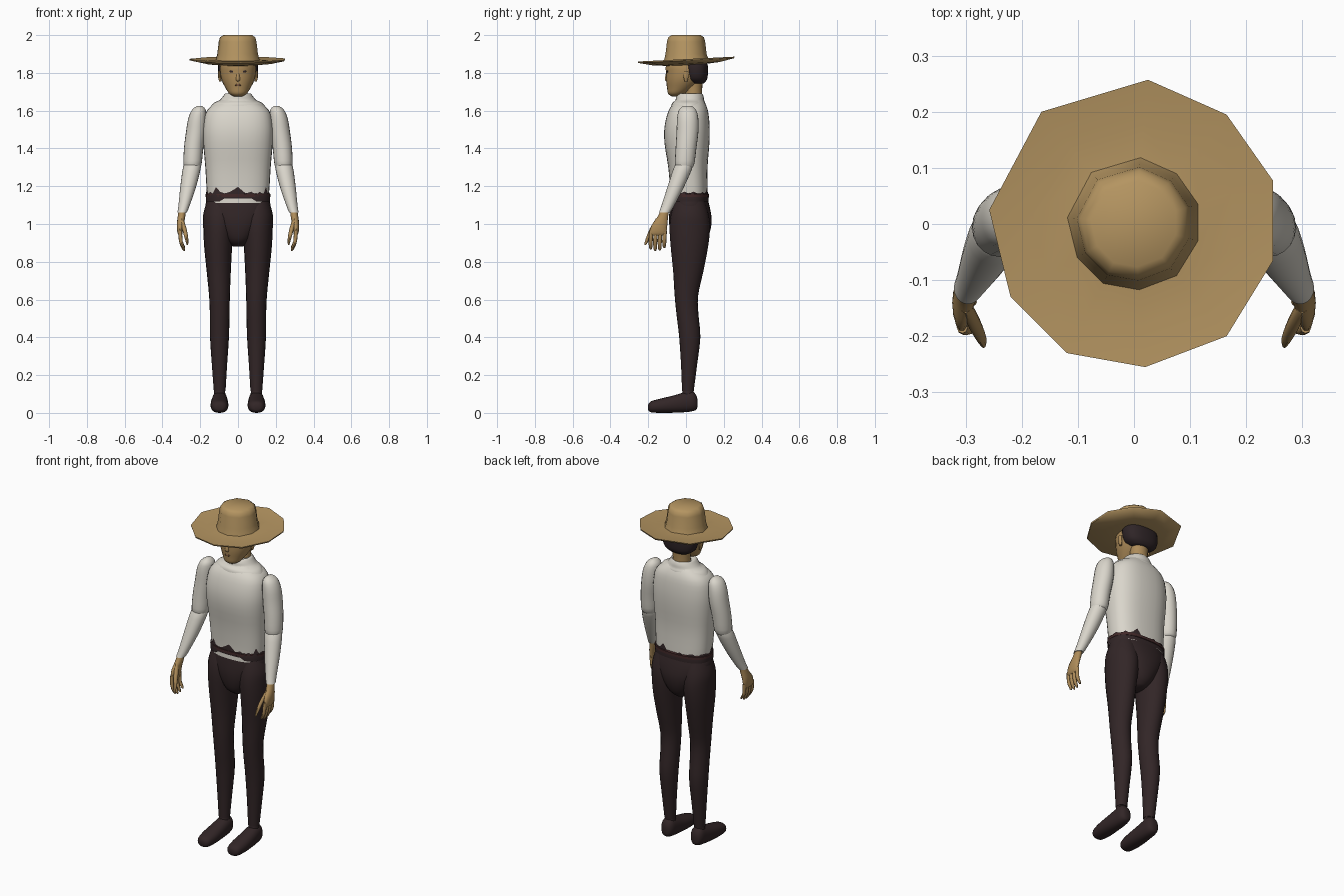
import bpy, math, random
random.seed(4)


def mat(name, r, g, b):
    m = bpy.data.materials.new(name)
    m.diffuse_color = (r, g, b, 1)
    return m


STRAW = mat("straw", 0.46, 0.30, 0.12)
SKIN = mat("skin", 0.42, 0.26, 0.10)
SHIRT = mat("shirt_white", 0.70, 0.67, 0.60)
DARK = mat("dark_brown", 0.032, 0.019, 0.020)
BELT = mat("belt_brown", 0.055, 0.022, 0.022)
HAIR = mat("hair_black", 0.028, 0.018, 0.020)
LIP = mat("lip_brown", 0.20, 0.095, 0.045)


def finish(name, verts, faces, m, mirror=False, angle=50):
    me = bpy.data.meshes.new(name)
    me.from_pydata(verts, [], faces)
    me.materials.append(m)
    ob = bpy.data.objects.new(name, me)
    bpy.context.collection.objects.link(ob)
    bpy.ops.object.select_all(action='DESELECT')
    ob.select_set(True)
    bpy.context.view_layer.objects.active = ob
    bpy.ops.object.mode_set(mode='EDIT')
    bpy.ops.mesh.select_all(action='SELECT')
    bpy.ops.mesh.normals_make_consistent(inside=False)
    bpy.ops.object.mode_set(mode='OBJECT')
    bpy.ops.object.shade_smooth_by_angle(angle=math.radians(angle))
    if mirror:
        ob.modifiers.new("mirror", 'MIRROR').use_mirror_merge = False
    return ob


def skin_rings(n, seg):
    faces = [(i * seg + j, i * seg + (j + 1) % seg, (i + 1) * seg + (j + 1) % seg, (i + 1) * seg + j)
             for i in range(n - 1) for j in range(seg)]
    return faces + [tuple(range(seg)), tuple(range((n - 1) * seg, n * seg))]


def smooth(rows, steps):
    """Catmull-Rom interpolation between the given rings."""
    out = []
    for i in range(len(rows) - 1):
        p0, p1, p2, p3 = rows[max(i - 1, 0)], rows[i], rows[i + 1], rows[min(i + 2, len(rows) - 1)]
        for k in range(steps):
            t = k / steps
            out.append([0.5 * (2 * b + (c - a) * t + (2 * a - 5 * b + 4 * c - d) * t * t
                               + (3 * b - a - 3 * c + d) * t ** 3)
                        for a, b, c, d in zip(p0, p1, p2, p3)])
    return out + [list(rows[-1])]


def loft(name, rings, m, seg=20, steps=3, along='z', power=2.0, mirror=False):
    """Rings are (x, y, z, radius_x, radius_2) lying across the given axis."""
    rings = smooth(rings, steps)
    verts = []
    for x, y, z, ra, rb in rings:
        for j in range(seg):
            a = 2 * math.pi * j / seg
            c, s = math.cos(a), math.sin(a)
            u = max(ra, .001) * math.copysign(abs(c) ** (2 / power), c)
            v = max(rb, .001) * math.copysign(abs(s) ** (2 / power), s)
            verts.append((x + u, y + v, z) if along == 'z' else (x + u, y, z + v))
    return finish(name, verts, skin_rings(len(rings), seg), m, mirror)


# Hat: one irregular ten-sided outline scaled through a profile
outline = [(.025, .257), (.165, .195), (.248, .077), (.248, -.065), (.165, -.20),
           (.02, -.255), (-.12, -.23), (-.22, -.13), (-.258, .025), (-.165, .20)]
profile = [(.36, 1.841), (.7, 1.849), (.99, 1.865), (1, 1.873), (.7, 1.865), (.46, 1.868),
           (.425, 1.90), (.395, 1.965), (.37, 1.988), (.30, 2.0)]
hat = [(x * s, y * s, z + (0.05 * y * s if z < 1.9 else 0)) for s, z in profile for x, y in outline]
finish("straw_hat", hat, skin_rings(len(profile), 10), STRAW, angle=60)

# Head, neck and face
loft("head", [(0, -.055, 1.675, .02, .02), (0, -.05, 1.69, .046, .045), (0, -.03, 1.72, .066, .07),
              (0, -.01, 1.76, .086, .095), (0, 0, 1.80, .095, .106), (0, 0, 1.84, .095, .106),
              (0, 0, 1.89, .08, .08)], SKIN, seg=24)
loft("neck", [(0, .035, 1.62, .055, .05), (0, .04, 1.70, .05, .045), (0, .04, 1.78, .055, .05)], SKIN)
loft("hair", [(0, .06, 1.745, .06, .035), (0, .055, 1.765, .09, .056), (0, .052, 1.80, .104, .064),
              (0, .048, 1.84, .105, .067), (0, .04, 1.87, .095, .06)], HAIR, seg=24, power=2.4)
loft("nose", [(0, -.10, 1.755, .006, .004), (0, -.10, 1.765, .013, .013), (0, -.10, 1.80, .006, .006)],
     SKIN, seg=10)
loft("eye", [(.031, -.098, 1.801, .008, .003), (.031, -.098, 1.807, .015, .005),
             (.031, -.098, 1.812, .01, .003)], HAIR, seg=10, steps=1, mirror=True)
loft("mouth", [(0, -.099, 1.730, .010, .004), (0, -.099, 1.735, .018, .006),
               (0, -.099, 1.740, .012, .004)], LIP, seg=10, steps=1)
loft("ear", [(.094, .0, 1.755, .006, .008), (.098, .0, 1.78, .008, .014), (.098, .0, 1.81, .008, .014)],
     SKIN, seg=10, mirror=True)

# Shirt body and collar
loft("shirt", [(0, .016, 1.11, .155, .100), (0, .016, 1.17, .165, .099), (0, .010, 1.30, .173, .104),
               (0, .005, 1.43, .184, .119), (0, .006, 1.52, .184, .119), (0, .012, 1.60, .165, .104),
               (0, .018, 1.645, .11, .08), (0, .02, 1.67, .06, .06)], SHIRT, seg=32, power=2.5)
loft("collar", [(0, .012, 1.615, .15, .092), (0, .014, 1.64, .130, .088), (0, .02, 1.655, .098, .076),
                (0, .02, 1.675, .080, .073), (0, .022, 1.692, .066, .062), (0, .03, 1.685, .05, .048)],
     SHIRT, seg=24)

# Sleeves
loft("upper_sleeve", [(.203, .008, 1.626, .012, .02), (.207, .008, 1.605, .036, .045),
                      (.215, .009, 1.56, .048, .056), (.223, .008, 1.49, .052, .058),
                      (.235, .0, 1.40, .051, .055), (.241, -.008, 1.31, .047, .050),
                      (.243, -.010, 1.295, .03, .03)], SHIRT, mirror=True)
loft("lower_sleeve", [(.240, -.006, 1.335, .03, .03), (.243, -.013, 1.305, .047, .049),
                      (.263, -.053, 1.20, .042, .044), (.285, -.095, 1.10, .030, .034),
                      (.296, -.114, 1.06, .025, .029)], SHIRT, mirror=True)

# Hands with four fingers and a thumb
loft("hand", [(.294, -.108, 1.085, .018, .022), (.299, -.122, 1.04, .020, .028),
              (.306, -.140, .995, .018, .042), (.307, -.148, .955, .014, .045),
              (.305, -.150, .94, .009, .040)], SKIN, seg=14, mirror=True)
for i in range(4):
    y, tip = -.184 + .024 * i, (.866, .858, .860, .872)[i]
    loft(f"finger_{i + 1}", [(.306, y, .965, .010, .011), (.303, y - .003, .91, .010, .011),
                             (.290, y - .003, tip + .012, .008, .009), (.284, y - .003, tip, .004, .004)],
         SKIN, seg=8, steps=2, mirror=True)
loft("thumb", [(.300, -.145, 1.03, .010, .014), (.284, -.178, .975, .012, .014),
               (.272, -.203, .92, .009, .011), (.268, -.216, .89, .004, .005)],
     SKIN, seg=8, steps=2, mirror=True)

# Trousers: hips, ragged waist edge and belt
loft("trouser_hips", [(0, .022, .882, .03, .05), (0, .020, .91, .065, .085), (0, .022, .96, .105, .105),
                      (0, .023, 1.02, .145, .113), (0, .021, 1.08, .172, .107), (0, .018, 1.13, .166, .097),
                      (0, .017, 1.155, .155, .09)], DARK, seg=28, power=2.2)
SEG = 36
waist = []
for row in range(3):
    for j in range(SEG):
        a = 2 * math.pi * j / SEG
        c, s = math.cos(a), math.sin(a)
        r = (.99, 1.0, .97)[row]
        front = abs(a - 1.5 * math.pi) < .42
        z = (1.135 if front else 1.12, 1.15, 1.156 + random.choice((0, .006, .015, .04)))[row]
        waist.append((.171 * r * math.copysign(abs(c) ** .8, c),
                      .016 + .104 * r * math.copysign(abs(s) ** .8, s), z))
finish("ragged_waist", waist, skin_rings(3, SEG)[:-2], DARK)
loft("belt", [(0, .017, 1.138, .162, .097), (0, .017, 1.143, .172, .106), (0, .017, 1.158, .172, .106),
              (0, .017, 1.164, .162, .097)], BELT, seg=32, steps=1, power=2.4)

# Legs
loft("trouser_leg", [(.10, .02, 1.12, .065, .08), (.101, .020, 1.05, .083, .100),
                     (.103, .020, .98, .081, .107), (.105, .018, .88, .074, .099),
                     (.102, .012, .75, .064, .080), (.098, .002, .62, .055, .062),
                     (.097, .008, .52, .052, .058), (.098, .020, .40, .050, .056),
                     (.098, .016, .25, .040, .042), (.097, .010, .115, .031, .031)], DARK, mirror=True)

# Shoes, lofted from toe to heel
loft("shoe", [(.098, -.200, .030, .018, .014), (.098, -.185, .033, .038, .029),
              (.098, -.130, .039, .047, .038), (.098, -.060, .048, .046, .046),
              (.097, .0, .058, .042, .053), (.097, .035, .062, .038, .052),
              (.097, .055, .055, .026, .036), (.097, .061, .052, .010, .015)],
     DARK, along='y', power=2.3, mirror=True)
loft("ankle", [(.097, .010, .07, .032, .034), (.097, .010, .125, .028, .028)], DARK, steps=1, mirror=True)

# Ground the soles at z = 0
for ob in bpy.data.objects:
    if ob.name == "shoe":
        low = min(v.co.z for v in ob.data.vertices)
        for v in ob.data.vertices:
            v.co.z -= low * max(0, 1 - v.co.z / .12)
